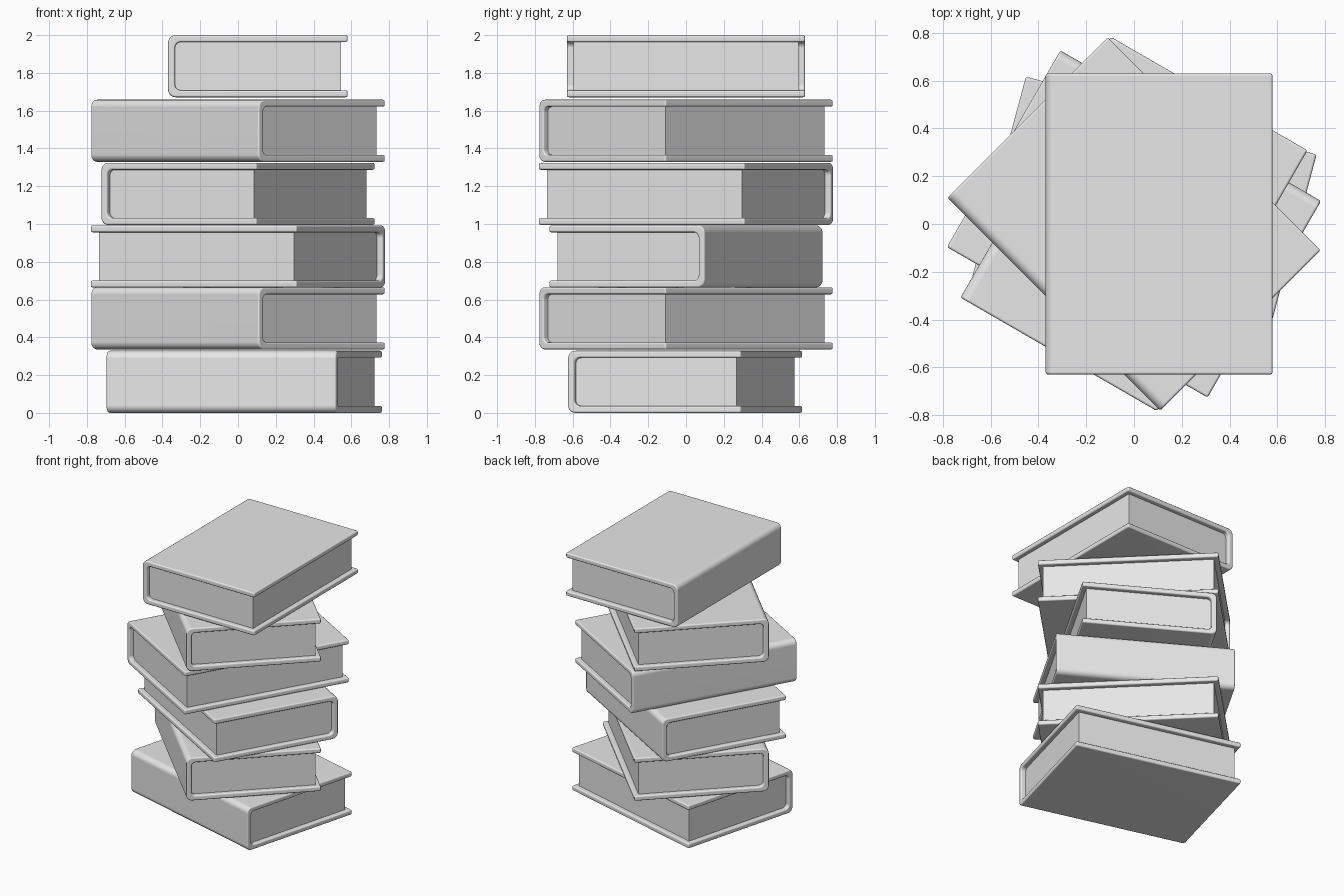
import bpy, bmesh
from math import cos, sin, pi, radians

cube = bpy.data.objects.get("Cube")
if cube:
    bpy.data.objects.remove(cube, do_unlink=True)

HALF_W, HALF_L, THICK, BOARD, INSET = 0.475, 0.63, 0.329, 0.037, 0.034

grey = bpy.data.materials.new("plain grey")
grey.use_nodes = True
grey.diffuse_color = (0.8, 0.8, 0.8, 1)
grey.node_tree.nodes["Principled BSDF"].inputs["Base Color"].default_value = grey.diffuse_color


def spine_profile(x_spine, x_fore, z_low, z_high, radius, steps=6):
    """Outline from the upper fore edge, round the spine, to the lower fore edge."""
    pts = [(x_fore, z_high)]
    for cz, start in ((z_high - radius, pi / 2), (z_low + radius, pi)):
        for i in range(steps + 1):
            a = start + i * pi / 2 / steps
            pts.append((x_spine + radius + radius * cos(a), cz + radius * sin(a)))
    return pts + [(x_fore, z_low)]


def prism(name, profile, half_length, bevel=0):
    """Extrude an x-z profile along y and soften its sharp edges."""
    bm = bmesh.new()
    face = bm.faces.new([bm.verts.new((x, -half_length, z)) for x, z in profile])
    out = bmesh.ops.extrude_face_region(bm, geom=[face])
    for v in out["geom"]:
        if isinstance(v, bmesh.types.BMVert):
            v.co.y = half_length
    bmesh.ops.recalc_face_normals(bm, faces=bm.faces)
    if bevel:
        edges = [e for e in bm.edges if e.calc_face_angle(0) > radians(50)]
        bmesh.ops.bevel(bm, geom=edges, offset=bevel, segments=3, profile=0.5,
                        affect='EDGES', clamp_overlap=True)
    mesh = bpy.data.meshes.new(name)
    bm.to_mesh(mesh)
    bm.free()
    mesh.materials.append(grey)
    return mesh


# Wrap-around cover: outer outline, then back along the inside of the boards
outer = spine_profile(-HALF_W, HALF_W, 0, THICK, 0.04)
inner = spine_profile(-HALF_W + BOARD, HALF_W, BOARD, THICK - BOARD, 0.03)
cover_mesh = prism("cover", outer + inner[::-1], HALF_L, 0.01)

# Page block filling the cover, set back on three sides
lap = BOARD - 0.002
pages = spine_profile(-HALF_W + lap, HALF_W - INSET, lap, THICK - lap, 0.03)
pages_mesh = prism("pages", pages, HALF_L - INSET)

# Stack, bottom to top: x, y, z, turn in degrees
STACK = [(0.033, -0.005, 0, 75), (0, 0, 0.336, 45), (0, 0, 0.664, -120),
         (0, 0, 0.995, -30), (0, 0, 1.329, 45), (0.105, 0, 1.671, 0)]

bpy.ops.object.select_all(action='DESELECT')
for n, (x, y, z, turn) in enumerate(STACK, 1):
    for part, mesh in (("cover", cover_mesh), ("pages", pages_mesh)):
        obj = bpy.data.objects.new(f"book_{n}_{part}", mesh.copy())
        obj.location = (x, y, z)
        obj.rotation_euler.z = radians(turn)
        bpy.context.collection.objects.link(obj)
        obj.select_set(True)
        bpy.context.view_layer.objects.active = obj
bpy.ops.object.shade_smooth_by_angle(angle=radians(40))

# Keep the large faces flat beside the rounded edges
for obj in bpy.context.selected_objects:
    obj.modifiers.new("flat_faces", 'WEIGHTED_NORMAL').keep_sharp = True
